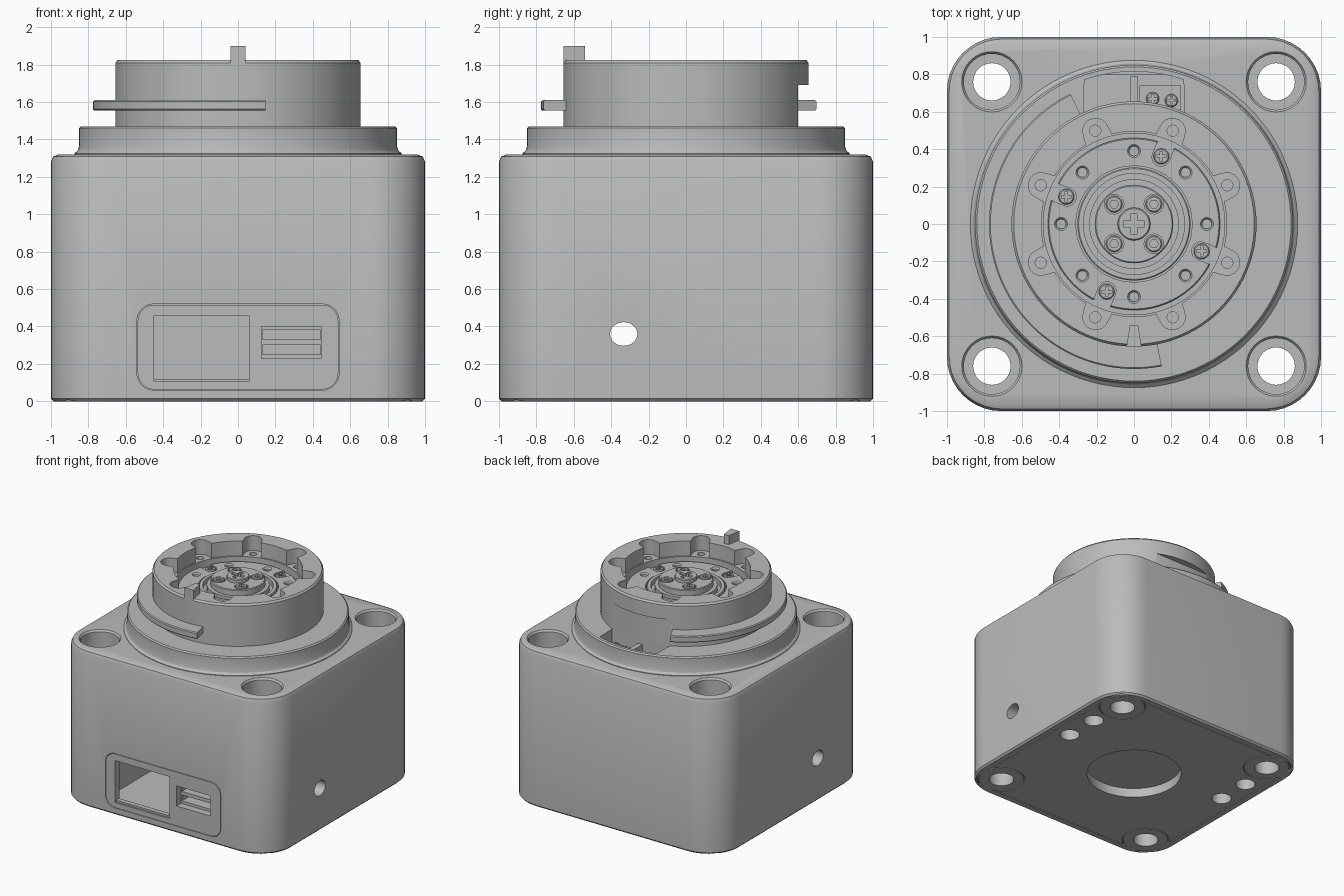
import bpy, bmesh
from math import sin, cos, pi, radians, sqrt
from mathutils import Vector

cube = bpy.data.objects.get("Cube")
if cube:
    bpy.data.objects.remove(cube)

grey = bpy.data.materials.new("machined_grey")
grey.use_nodes = True
COLOUR = (0.5, 0.5, 0.5, 1)
grey.diffuse_color = COLOUR
grey.node_tree.nodes["Principled BSDF"].inputs["Base Color"].default_value = COLOUR


# ---- helpers ----
def loft(name, rings):
    """Skin a series of equal-length point loops and cap both ends."""
    bm = bmesh.new()
    loops = [[bm.verts.new(p) for p in ring] for ring in rings]
    n = len(loops[0])
    for a, b in zip(loops, loops[1:]):
        for i in range(n):
            j = (i + 1) % n
            bm.faces.new((a[i], a[j], b[j], b[i]))
    bm.faces.new(loops[0])
    bm.faces.new(loops[-1])
    bmesh.ops.recalc_face_normals(bm, faces=bm.faces)
    mesh = bpy.data.meshes.new(name)
    bm.to_mesh(mesh)
    bm.free()
    mesh.materials.append(grey)
    obj = bpy.data.objects.new(name, mesh)
    bpy.context.scene.collection.objects.link(obj)
    return obj


def lathe(name, profile, at=(0, 0), sides=48):
    ang = [2 * pi * i / sides for i in range(sides)]
    return loft(name, [[(at[0] + r * cos(a), at[1] + r * sin(a), z) for a in ang]
                       for r, z in profile])


def cyl(name, r, z0, z1, at=(0, 0), sides=24):
    return lathe(name, [(r, z0), (r, z1)], at, sides)


def rrect(hx, hy, r, cx=0, cy=0, steps=10):
    pts = []
    for k, (sx, sy) in enumerate([(1, 1), (-1, 1), (-1, -1), (1, -1)]):
        for i in range(steps + 1):
            a = (k + i / steps) * pi / 2
            pts.append((cx + sx * (hx - r) + r * cos(a), cy + sy * (hy - r) + r * sin(a)))
    return pts


def prism(name, outline, z0, z1):
    return loft(name, [[(x, y, z) for x, y in outline] for z in (z0, z1)])


def front_prism(name, outline, y0, y1):
    return loft(name, [[(x, y, z) for x, z in outline] for y in (y0, y1)])


def box(name, lo, hi):
    return prism(name, [(lo[0], lo[1]), (hi[0], lo[1]), (hi[0], hi[1]), (lo[0], hi[1])], lo[2], hi[2])


def cut(obj, cutters):
    """Subtract the cutters, bake the result and discard them."""
    for c in cutters:
        m = obj.modifiers.new("cut", 'BOOLEAN')
        m.operation, m.solver, m.object = 'DIFFERENCE', 'EXACT', c
    bpy.context.view_layer.update()
    dg = bpy.context.evaluated_depsgraph_get()
    mesh = bpy.data.meshes.new_from_object(obj.evaluated_get(dg))
    obj.modifiers.clear()
    obj.data = mesh
    for c in cutters:
        bpy.data.objects.remove(c)
    return obj


def polar(r, deg):
    return (r * cos(radians(deg)), r * sin(radians(deg)))


def screw(name, at, r, z0, z1):
    s, w, d = r * 0.65, r * 0.17, z1 - 0.02
    head = lathe(name, [(r, z0), (r, z1 - 0.006), (r - 0.006, z1)], at, 20)
    x, y = at
    return cut(head, [box("slot", (x - a, y - b, d), (x + a, y + b, z1 + 0.05))
                      for a, b in ((s, w), (w, s))])


CORNERS = [(sx * 0.76, sy * 0.76) for sx in (-1, 1) for sy in (-1, 1)]
SIDE_HOLES = [(sx * 0.8, y) for sx in (-1, 1) for y in (0.445, 0.145)]


def plate_shape(name, grow, z0, z1):
    plate = prism(name, rrect(0.93 + grow, 0.93 + grow, 0.1), z0, z1)
    return cut(plate, [cyl("relief", 0.19 - grow, z0 - 0.1, z1 + 0.1, c, 32) for c in CORNERS])


# ---- main housing: rounded block with bored corners and a hollow bay ----
levels = [(0.015, 0), (0, 0.015), (0, 1.28), (0.012, 1.308), (0.04, 1.32)]
housing = loft("housing", [[(x, y, z) for x, y in rrect(1 - i, 1 - i, 0.29 - i)] for i, z in levels])
cutters = [plate_shape("plate_pocket", 0.008, -0.1, 0.02),
           cyl("bottom_recess", 0.38, -0.1, 0.08, sides=48),
           box("bay", (-0.56, -0.94, 0.1), (0.56, 0, 0.56)),
           front_prism("panel_pocket", rrect(0.54, 0.23, 0.09, 0, 0.29), -1.1, -0.97),
           box("big_opening", (-0.45, -0.99, 0.105), (0.06, -0.9, 0.46)),
           box("small_opening", (0.125, -0.99, 0.23), (0.445, -0.9, 0.40)),
           loft("cross_bore", [[(x, -0.333 + 0.073 * cos(a * pi / 16), 0.36 + 0.063 * sin(a * pi / 16))
                                for a in range(32)] for x in (-1.1, 1.1)]),
           box("cable_pocket", (-0.27, 0.6, 1.25), (0.27, 0.8, 1.4))]
for c in CORNERS:
    cutters.append(lathe("corner_bore", [(0.1, -0.1), (0.1, 1.0), (0.15, 1.0), (0.15, 1.305),
                                         (0.162, 1.321), (0.162, 1.4)], c, 32))
cutters += [cyl("side_bore", 0.08, -0.1, 0.3, c) for c in SIDE_HOLES]
cut(housing, cutters)

# ---- bottom cover plate ----
cover = plate_shape("bottom_cover", 0, 0.0, 0.02)
cut(cover, [cyl("recess", 0.38, -0.1, 0.1, sides=48)] + [cyl("hole", 0.08, -0.1, 0.1, c) for c in SIDE_HOLES])
cyl("bay_floor_disc", 0.38, 0.09, 0.12, sides=48)

# ---- front connector panel with two windows ----
panel = front_prism("connector_panel", rrect(0.536, 0.226, 0.086, 0, 0.29), -1.0, -0.968)
cut(panel, [box("big_window", (-0.45, -1.1, 0.105), (0.06, -0.9, 0.46)),
            box("small_window", (0.125, -1.1, 0.23), (0.445, -0.9, 0.40))])
box("window_lip", (-0.45, -0.985, 0.105), (0.06, -0.945, 0.12))
socket = box("small_socket", (0.1, -0.935, 0.2), (0.47, -0.7, 0.43))
cut(socket, [box("slot", (0.13, -1, z), (0.44, -0.75, z + 0.05)) for z in (0.25, 0.33)])

# ---- stepped collar ----
collar = lathe("collar", [(0.875, 1.31), (0.875, 1.325), (0.858, 1.34), (0.85, 1.365),
                          (0.85, 1.46), (0.84, 1.47)], sides=96)
wedge = [polar(0.815, a) for a in range(71, 110, 2)]
cut(collar, [prism("cable_pocket", [(-0.27, 0.6), (0.27, 0.6)] + wedge, 1.2, 1.6)])
box("cable_clip", (0.03, 0.61, 1.25), (0.25, 0.74, 1.36))
box("cable_rib", (-0.02, 0.61, 1.25), (0.02, 0.79, 1.42))
for i, p in enumerate([(0.1, 0.67), (0.2, 0.66)]):
    screw(f"clip_screw_{i}", p, 0.035, 1.35, 1.385)

# ---- output ring: deep bore with eight lobes for mounting screws ----
ring = lathe("output_ring", [(0.655, 1.465), (0.655, 1.81), (0.643, 1.825)], sides=96)
C, R = 0.535, 0.07
lobed = []
for i in range(360):
    d = radians((i % 45) - 22.5)
    k = R * R - (C * sin(d)) ** 2
    r = C * cos(d) + sqrt(k) if k > 0 else 0.495
    lobed.append(polar(r, i))
LOBES = [polar(0.54, 22.5 + 45 * i) for i in range(8)]
cut(ring, [cyl("bore", 0.485, 1.64, 2, sides=96),
           prism("lobes", lobed, 1.7, 2),
           box("cable_notch", (-0.28, 0.6, 1.4), (0.28, 0.8, 1.69))]
    + [cyl("thread", 0.03, 1.58, 1.9, c, 16) for c in LOBES])

# ---- partial bayonet flange ----
steps = 56
flange = []
for i in range(steps + 1):
    a = 116 + (281 - 116) * i / steps
    flange.append([polar(r, a) + (z,) for r, z in
                   [(0.62, 1.555), (0.768, 1.555), (0.775, 1.562), (0.775, 1.603), (0.768, 1.61), (0.62, 1.61)]])
loft("bayonet_flange", flange)

# ---- index pin on the rim ----
prism("index_pin", [(-0.04, -0.655), (0.04, -0.655), (0.022, -0.54), (-0.022, -0.54)], 1.8, 1.9)

# ---- inner drive plate with holes and screw notches ----
drive = lathe("drive_plate", [(0.46, 1.63), (0.46, 1.664), (0.454, 1.67)], sides=96)
SCREWS = [68 + 90 * i for i in range(4)]
cutters = [cyl("centre", 0.31, 1.6, 1.8, sides=64)]
cutters += [lathe("hole", [(0.026, 1.645), (0.026, 1.66), (0.036, 1.671), (0.036, 1.8)],
                  polar(0.39, 45 * i), 16) for i in range(8)]
for a in SCREWS:
    u, v = Vector(polar(1, a)), Vector(polar(1, a + 90))
    pts = [u * 0.5 - v * 0.048, u * 0.5 + v * 0.048]
    pts += [u * (0.385 - 0.048 * sin(t * pi / 10)) + v * 0.048 * cos(t * pi / 10) for t in range(11)]
    cutters.append(prism("notch", [tuple(p) for p in pts], 1.642, 1.8))
cut(drive, cutters)
for i, a in enumerate(SCREWS):
    screw(f"drive_screw_{i}", polar(0.39, a), 0.042, 1.63, 1.672)

# ---- bearing ring and central hub ----
bearing = lathe("bearing_ring", [(0.302, 1.63), (0.302, 1.674), (0.296, 1.68)], sides=64)
cut(bearing, [cyl("gap", 0.27, 1.6, 1.8, sides=64)])
hub = lathe("hub", [(0.24, 1.63), (0.24, 1.69), (0.21, 1.69), (0.21, 1.734), (0.204, 1.74)], sides=64)
HUB = [polar(0.15, 45 + 90 * i) for i in range(4)]
cut(hub, [cyl("seat", 0.052, 1.715, 1.8, c) for c in HUB])
for i, c in enumerate(HUB):
    head = lathe(f"hub_screw_{i}", [(0.044, 1.71), (0.044, 1.744), (0.038, 1.75)], c, 20)
    cut(head, [cyl("socket", 0.024, 1.725, 1.8, c, 6)])
screw("centre_screw", (0, 0), 0.088, 1.73, 1.77)

# ---- shading ----
bpy.ops.object.select_all(action='DESELECT')
for o in bpy.context.scene.collection.objects:
    if o.type == 'MESH':
        o.select_set(True)
        bpy.context.view_layer.objects.active = o
bpy.ops.object.shade_smooth_by_angle(angle=radians(30))
